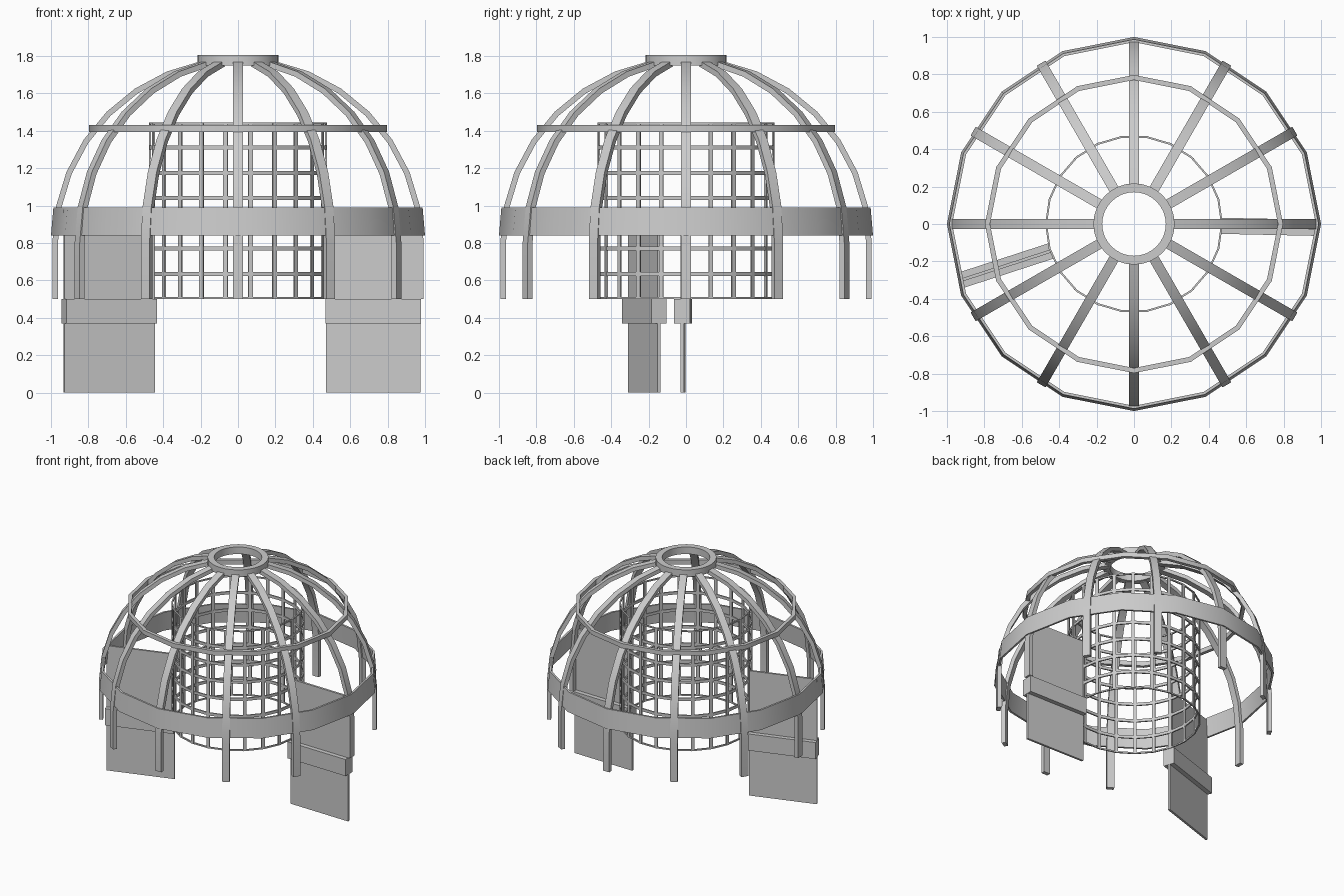
import bpy, bmesh
from math import sin, cos, pi, radians
from mathutils import Matrix

if "Cube" in bpy.data.objects:
    bpy.data.objects.remove(bpy.data.objects["Cube"])


def finish(bm, name, smooth=False):
    bmesh.ops.recalc_face_normals(bm, faces=bm.faces)
    me = bpy.data.meshes.new(name)
    bm.to_mesh(me)
    bm.free()
    ob = bpy.data.objects.new(name, me)
    bpy.context.collection.objects.link(ob)
    if smooth:
        bpy.ops.object.select_all(action='DESELECT')
        ob.select_set(True)
        bpy.context.view_layer.objects.active = ob
        bpy.ops.object.shade_smooth_by_angle(angle=radians(30))
    return ob


def loft(bm, loops, closed):
    """Skin a list of equal cross-sections, capping the ends if open."""
    rows = [[bm.verts.new(p) for p in lp] for lp in loops]
    n = len(rows[0])
    for i in range(len(rows) if closed else len(rows) - 1):
        a, b = rows[i], rows[(i + 1) % len(rows)]
        for j in range(n):
            k = (j + 1) % n
            bm.faces.new((a[j], a[k], b[k], b[j]))
    if not closed:
        bm.faces.new(rows[0])
        bm.faces.new(rows[-1])


def ring(bm, sides, profile):
    """Revolve a closed (radius, z) profile."""
    loft(bm, [[(r * cos(2 * pi * i / sides), r * sin(2 * pi * i / sides), z)
               for r, z in profile] for i in range(sides)], True)


def hoop(bm, sides, r0, r1, z0, z1):
    ring(bm, sides, [(r0, z0), (r1, z0), (r1, z1), (r0, z1)])


def box(bm, angle, r0, r1, width, z0, z1):
    """Box lying along a radial direction."""
    m = (Matrix.Rotation(angle, 4, 'Z')
         @ Matrix.Translation(((r0 + r1) / 2, 0, (z0 + z1) / 2))
         @ Matrix.Diagonal((r1 - r0, width, z1 - z0, 1)))
    bmesh.ops.create_cube(bm, size=1, matrix=m)


# Dome ribs: straight foot, then a quarter arc up to the crown
R, T, W, ZC = 0.993, 0.03, 0.027, 0.8
path = [((R, 0.5), (R - T, 0.5))]
for i in range(8):
    a = radians(11.25 * i)
    path.append(((R * cos(a), ZC + R * sin(a)),
                 ((R - T) * cos(a), ZC + (R - T) * sin(a))))
for k in range(12):
    bm = bmesh.new()
    loft(bm, [[(o[0], -W, o[1]), (o[0], W, o[1]), (i[0], W, i[1]), (i[0], -W, i[1])]
              for o, i in path], False)
    bmesh.ops.rotate(bm, verts=bm.verts, matrix=Matrix.Rotation(k * pi / 6, 3, 'Z'))
    finish(bm, f"dome_rib_{k + 1}", True)

# Wide lower band
bm = bmesh.new()
ring(bm, 16, [(0.985, 0.84), (1.0, 0.84), (0.987, 0.99), (0.972, 0.99)])
finish(bm, "lower_band", True)

# Thin upper hoop
bm = bmesh.new()
hoop(bm, 16, 0.77, 0.797, 1.395, 1.43)
finish(bm, "upper_hoop", True)

# Crown ring
bm = bmesh.new()
hoop(bm, 32, 0.17, 0.217, 1.75, 1.805)
finish(bm, "crown_ring", True)

# Inner cylindrical cage: hoops and upright bars
bm = bmesh.new()
C0, C1 = 0.465, 0.475
for i in range(8):
    z = 0.5 + 0.135 * i
    hoop(bm, 22, C0, C1, max(0.5, z - 0.011), min(1.445, z + 0.011))
for i in range(22):
    box(bm, 2 * pi * i / 22, C0, C1, 0.024, 0.5, 1.445)
finish(bm, "inner_cage")

# Two radial door panels with cross rails
for name, deg in (("right", -1.2), ("left", 198)):
    bm = bmesh.new()
    box(bm, radians(deg), 0.47, 0.977, 0.017, 0, 0.98)
    finish(bm, f"{name}_panel")
    bm = bmesh.new()
    box(bm, radians(deg), 0.468, 0.979, 0.086, 0.37, 0.5)
    finish(bm, f"{name}_panel_rail")
